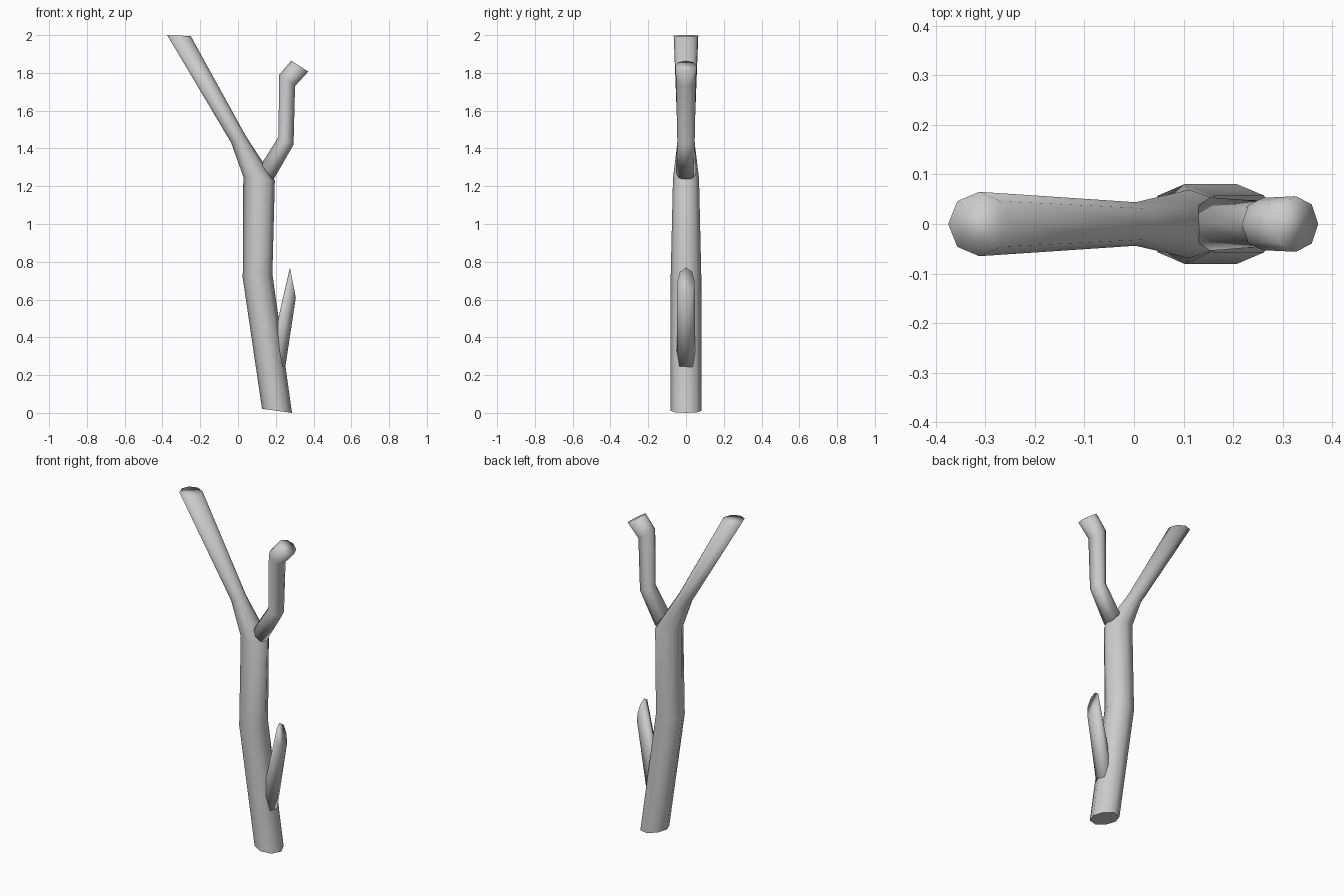
import bpy, bmesh, math
from mathutils import Vector

if "Cube" in bpy.data.objects:
    bpy.data.objects.remove(bpy.data.objects["Cube"])

SIDES = 8


def tube(name, rings, flat_base=False):
    """Loft octagonal rings; each ring = left (x, z), right (x, z), half depth in y."""
    bm = bmesh.new()
    loops = []
    for lx, lz, rx, rz, depth in rings:
        mid = Vector(((lx + rx) / 2, 0, (lz + rz) / 2))
        half = Vector(((rx - lx) / 2, 0, (rz - lz) / 2))
        loop = []
        for i in range(SIDES):
            a = 2 * math.pi * i / SIDES
            loop.append(bm.verts.new(mid + half * math.cos(a) + Vector((0, depth * math.sin(a), 0))))
        loops.append(loop)
    for lo, hi in zip(loops, loops[1:]):
        for i in range(SIDES):
            j = (i + 1) % SIDES
            bm.faces.new((lo[i], lo[j], hi[j], hi[i]))
    base = bm.faces.new(loops[0][::-1])
    bm.faces.new(loops[-1])
    bmesh.ops.recalc_face_normals(bm, faces=bm.faces)
    for f in bm.faces:
        f.smooth = True
    if flat_base:
        for e in base.edges:
            e.smooth = False
    mesh = bpy.data.meshes.new(name)
    bm.to_mesh(mesh)
    bm.free()
    obj = bpy.data.objects.new(name, mesh)
    bpy.context.collection.objects.link(obj)
    return obj


# Trunk, bending into the long left limb
tube("trunk", [
    (0.127, 0.022, 0.286, 0.0, 0.081),
    (0.025, 0.715, 0.182, 0.735, 0.081),
    (0.028, 1.25, 0.195, 1.23, 0.069),
    (-0.036, 1.43, 0.042, 1.465, 0.044),
    (-0.375, 2.0, -0.25, 1.995, 0.065),
], flat_base=True)

# Crooked right branch
tube("right_branch", [
    (0.122, 1.315, 0.186, 1.232, 0.054),
    (0.214, 1.46, 0.294, 1.42, 0.046),
    (0.218, 1.79, 0.302, 1.73, 0.053),
    (0.282, 1.865, 0.372, 1.807, 0.056),
])

# Broken stub with a slanted cut
tube("broken_stub", [
    (0.16, 0.27, 0.238, 0.16, 0.05),
    (0.275, 0.77, 0.306, 0.61, 0.046),
])
